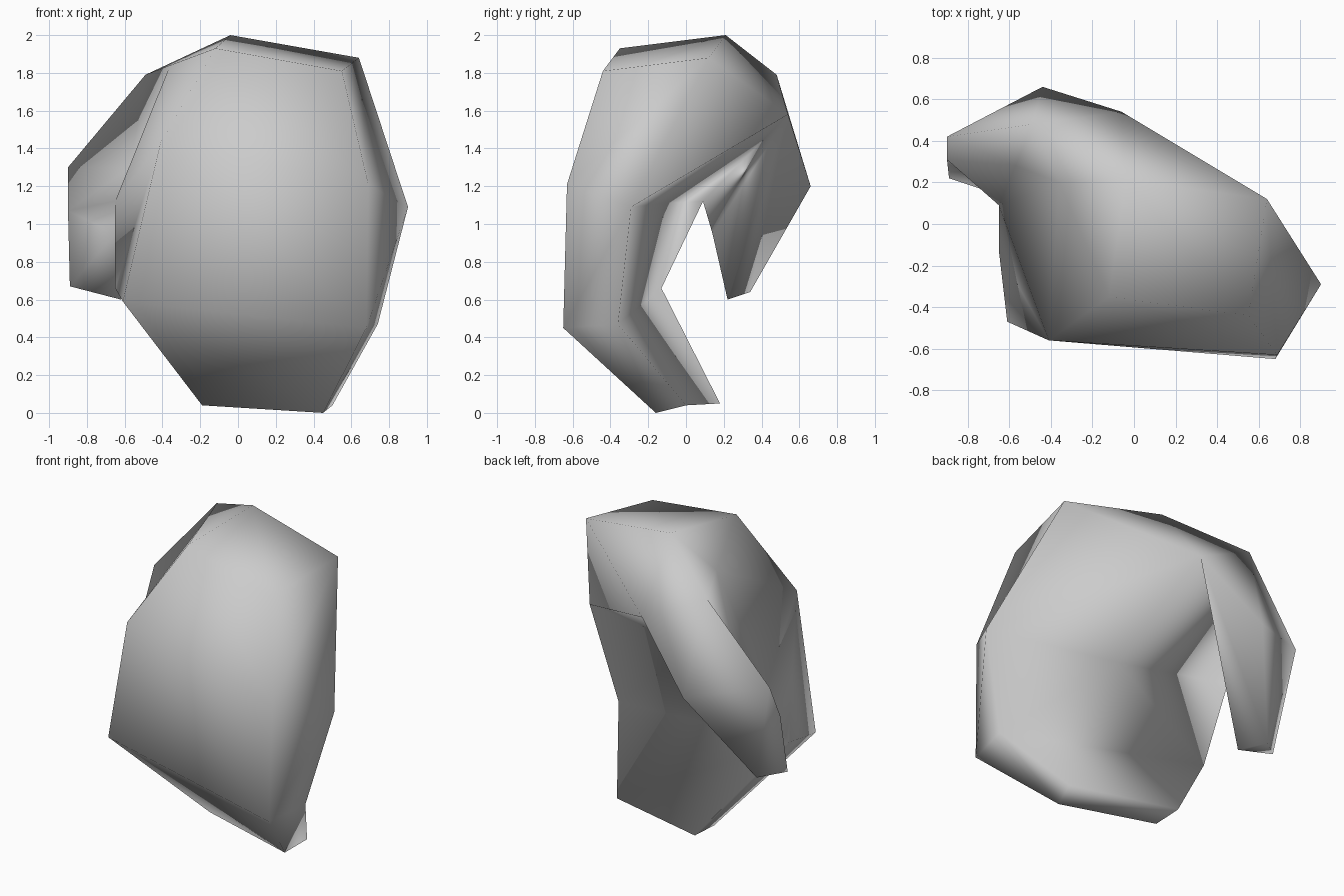
import bpy
import bmesh
from mathutils import Vector

default_cube = bpy.data.objects.get("Cube")
if default_cube:
    bpy.data.objects.remove(default_cube, do_unlink=True)


def make_material(name, colour):
    material = bpy.data.materials.new(name)
    material.use_nodes = True
    material.diffuse_color = colour
    for node in material.node_tree.nodes:
        if node.type == "BSDF_PRINCIPLED":
            node.inputs["Base Color"].default_value = colour
    return material


plate_grey = make_material("plate grey", (0.6, 0.6, 0.6, 1))
bm = bmesh.new()


def point(x, y, z):
    return bm.verts.new(Vector((x, y, z)))


def face(*corners):
    # Repeated corners collapse, so a bridge may end in a triangle
    unique = list(dict.fromkeys(corners))
    if len(unique) > 2:
        bm.faces.new(unique)


def bridge(first, second, closed=False):
    count = len(first)
    for i in range(count if closed else count - 1):
        j = (i + 1) % count
        face(first[i], first[j], second[j], second[i])


def fan(centre, path):
    for start, end in zip(path, path[1:]):
        face(centre, start, end)


# Front panel corners, from the lower left side round and over the top
front_bottom = point(.45, -.16, 0)
front_hip = point(.68, -.65, .45)
front_side = point(.69, -.63, 1.21)
front_shoulder = point(.55, -.44, 1.81)
front_crown = point(-.12, -.35, 1.93)
front_cheek = point(-.41, -.56, 1.43)
front_low = point(-.61, -.47, .59)
front_toe = point(-.19, -.02, .04)

# Rim corners behind the panel
rim_bottom = point(.5, 0, .04)
rim_hip = point(.74, -.36, .47)
rim_side = point(.9, -.29, 1.09)
rim_shoulder = point(.64, .12, 1.88)
rim_crown = point(-.04, .21, 2)
rim_cheek = point(-.36, .2, 1.84)
rim_notch = point(-.65, .09, 1.12)
rim_low = point(-.65, -.13, .66)
rim_toe = point(-.19, .18, .05)

# Hanging flap and the hollow inside
flap_top = point(-.49, .48, 1.79)
flap_shoulder = point(-.9, .42, 1.3)
flap_elbow = point(-.9, .31, 1.07)
flap_valley = point(-.57, .28, 1.3)
flap_joint = point(-.65, .14, .95)
flap_back = point(-.44, .66, 1.2)
flap_root = point(-.06, .54, 1.58)
tip_inner = point(-.62, .22, .6)
tip_outer = point(-.89, .22, .67)
tip_back = point(-.75, .34, .64)
hollow = point(.02, -.12, 1.11)

# Curved front panel, as three strips across
bridge([front_bottom, front_hip, front_side, front_shoulder],
       [front_toe, front_low, front_cheek, front_crown])

# Edge band; the cheek corner serves two rim corners
bridge([front_bottom, front_hip, front_side, front_shoulder, front_crown,
        front_cheek, front_cheek, front_low, front_toe],
       [rim_bottom, rim_hip, rim_side, rim_shoulder, rim_crown,
        rim_cheek, rim_notch, rim_low, rim_toe], closed=True)

# Rounded back of the shell
fan(flap_root, [rim_side, rim_shoulder, rim_crown, flap_top, flap_back])
face(rim_crown, rim_cheek, flap_top)

# Outside of the flap
fan(flap_shoulder, [flap_top, flap_back, tip_back])
face(flap_shoulder, tip_back, tip_outer, flap_elbow)
fan(flap_valley, [rim_notch, rim_cheek, flap_top, flap_shoulder, flap_elbow])
fan(flap_elbow, [flap_valley, rim_notch, flap_joint, tip_outer])

# Flap tip and its inner side
fan(tip_inner, [flap_joint, tip_outer, tip_back])
bridge([flap_root, tip_inner], [flap_back, tip_back])
fan(flap_joint, [rim_notch, flap_root, tip_inner])

# Hollow inside of the shell, folded along a crease to the low rim
fan(hollow, [rim_low, rim_hip, rim_side, flap_root, rim_notch, rim_low])
fan(rim_low, [rim_toe, rim_bottom, rim_hip])

bmesh.ops.recalc_face_normals(bm, faces=bm.faces[:])
mesh = bpy.data.meshes.new("curved_plate")
bm.to_mesh(mesh)
bm.free()
mesh.materials.append(plate_grey)
plate = bpy.data.objects.new("curved_plate", mesh)
bpy.context.collection.objects.link(plate)

# Soft shading all over
bpy.ops.object.select_all(action="DESELECT")
plate.select_set(True)
bpy.context.view_layer.objects.active = plate
bpy.ops.object.shade_smooth()
